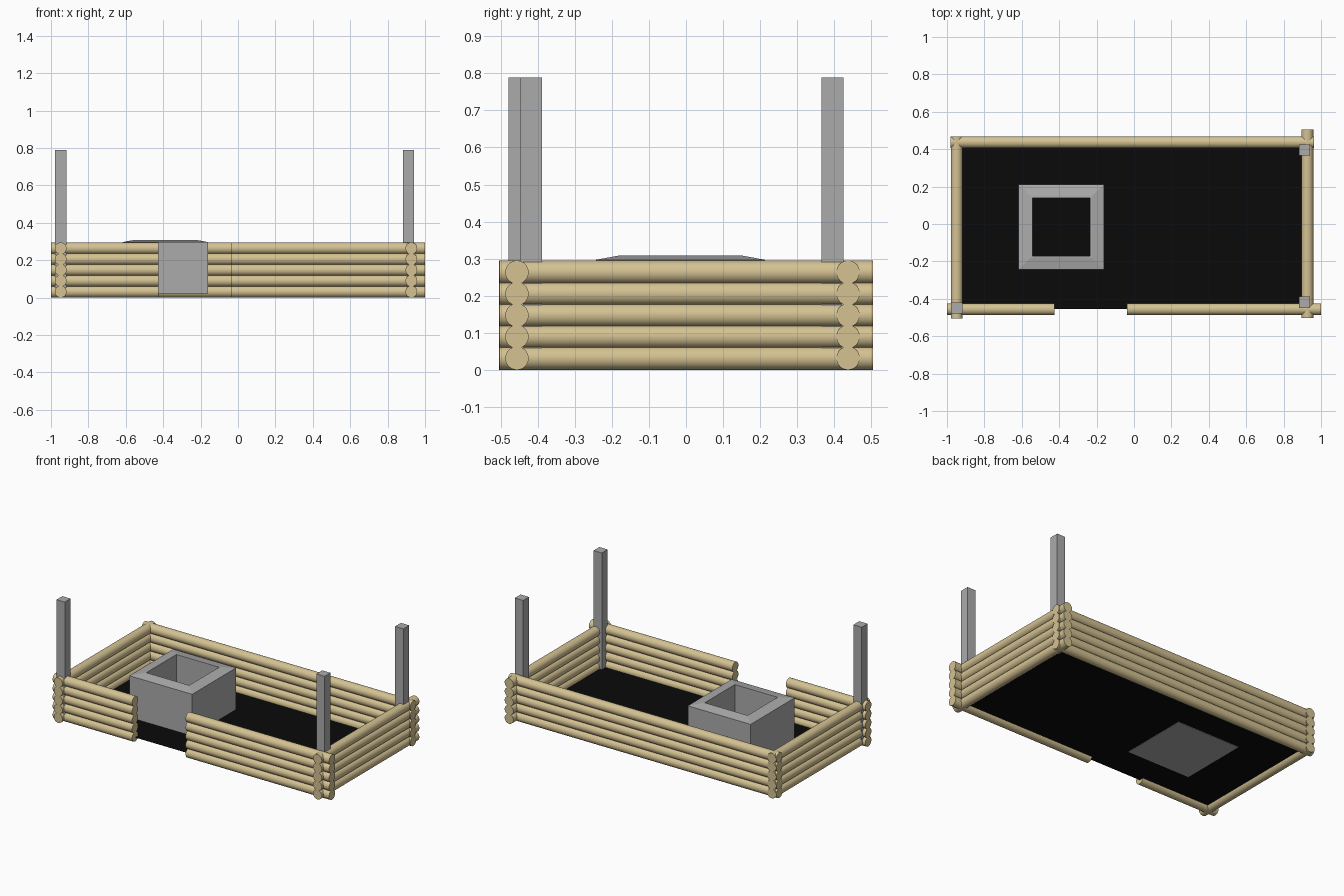
import bpy, bmesh, math
from mathutils import Vector

if "Cube" in bpy.data.objects:
    bpy.data.objects.remove(bpy.data.objects["Cube"])


def material(name, rgb):
    m = bpy.data.materials.new(name)
    m.diffuse_color = (*rgb, 1)
    m.use_nodes = True
    m.node_tree.nodes["Principled BSDF"].inputs["Base Color"].default_value = m.diffuse_color
    return m


WOOD = material("pale_log_wood", (0.66, 0.54, 0.29))
STONE = material("grey_stone", (0.41, 0.41, 0.41))
BLACK = material("black_ground", (0.003, 0.003, 0.003))

RADIUS = 0.0315
FLOOR_Z = 0.025


def log(name, axis, start, end, across, z):
    length = end - start
    mid = (start + end) / 2
    if axis == 'X':
        loc, rot = (mid, across, z), (0, math.pi / 2, 0)
    else:
        loc, rot = (across, mid, z), (math.pi / 2, 0, 0)
    bpy.ops.mesh.primitive_cylinder_add(vertices=32, radius=RADIUS, depth=length,
                                        location=loc, rotation=rot)
    ob = bpy.context.object
    ob.name = name
    ob.data.materials.append(WOOD)
    bpy.ops.object.shade_smooth_by_angle(angle=math.radians(35))


# Log walls: name, axis, start, end, position across the axis
walls = [
    ("front_left_log", 'X', -1.0, -0.425, -0.456),
    ("front_right_log", 'X', -0.038, 1.0, -0.456),
    ("back_log", 'X', -0.982, 0.962, 0.437),
    ("left_log", 'Y', -0.505, 0.469, -0.948),
    ("right_log", 'Y', -0.503, 0.505, 0.927),
]
for row in range(5):
    for name, axis, start, end, across in walls:
        log(f"{name}_{row + 1}", axis, start, end, across, RADIUS + row * 0.058)

# Corner posts
for name, x, y in [("front_left_post", -0.948, -0.449),
                   ("front_right_post", 0.911, -0.418),
                   ("back_right_post", 0.911, 0.395)]:
    z0, z1 = FLOOR_Z, 0.788
    bpy.ops.mesh.primitive_cube_add(size=1, location=(x, y, (z0 + z1) / 2))
    ob = bpy.context.object
    ob.name = name
    ob.scale = (0.06, 0.06, z1 - z0)
    ob.data.materials.append(STONE)

# Ground sheet
bpy.ops.mesh.primitive_plane_add(size=1, location=(-0.01, -0.0125, FLOOR_Z))
ground = bpy.context.object
ground.name = "ground_sheet"
ground.scale = (1.87, 0.885, 1)
ground.data.materials.append(BLACK)

# Hollow stone pit: square loops (half width, height), closed underneath
bm = bmesh.new()
centre = Vector((-0.389, -0.015, 0))
loops = []
for h, z in [(0.2275, 0.022), (0.2275, 0.297), (0.168, 0.308), (0.155, 0.309), (0.155, 0.0235)]:
    loops.append([bm.verts.new(centre + Vector((sx * h, sy * h, z)))
                  for sx, sy in ((-1, -1), (1, -1), (1, 1), (-1, 1))])
for a, b in zip(loops, loops[1:]):
    for i in range(4):
        j = (i + 1) % 4
        bm.faces.new((a[i], a[j], b[j], b[i]))
bm.faces.new(loops[0][::-1])
bm.faces.new(loops[-1])
bmesh.ops.recalc_face_normals(bm, faces=bm.faces)
mesh = bpy.data.meshes.new("stone_pit")
bm.to_mesh(mesh)
bm.free()
mesh.materials.append(STONE)
bpy.context.collection.objects.link(bpy.data.objects.new("stone_pit", mesh))
